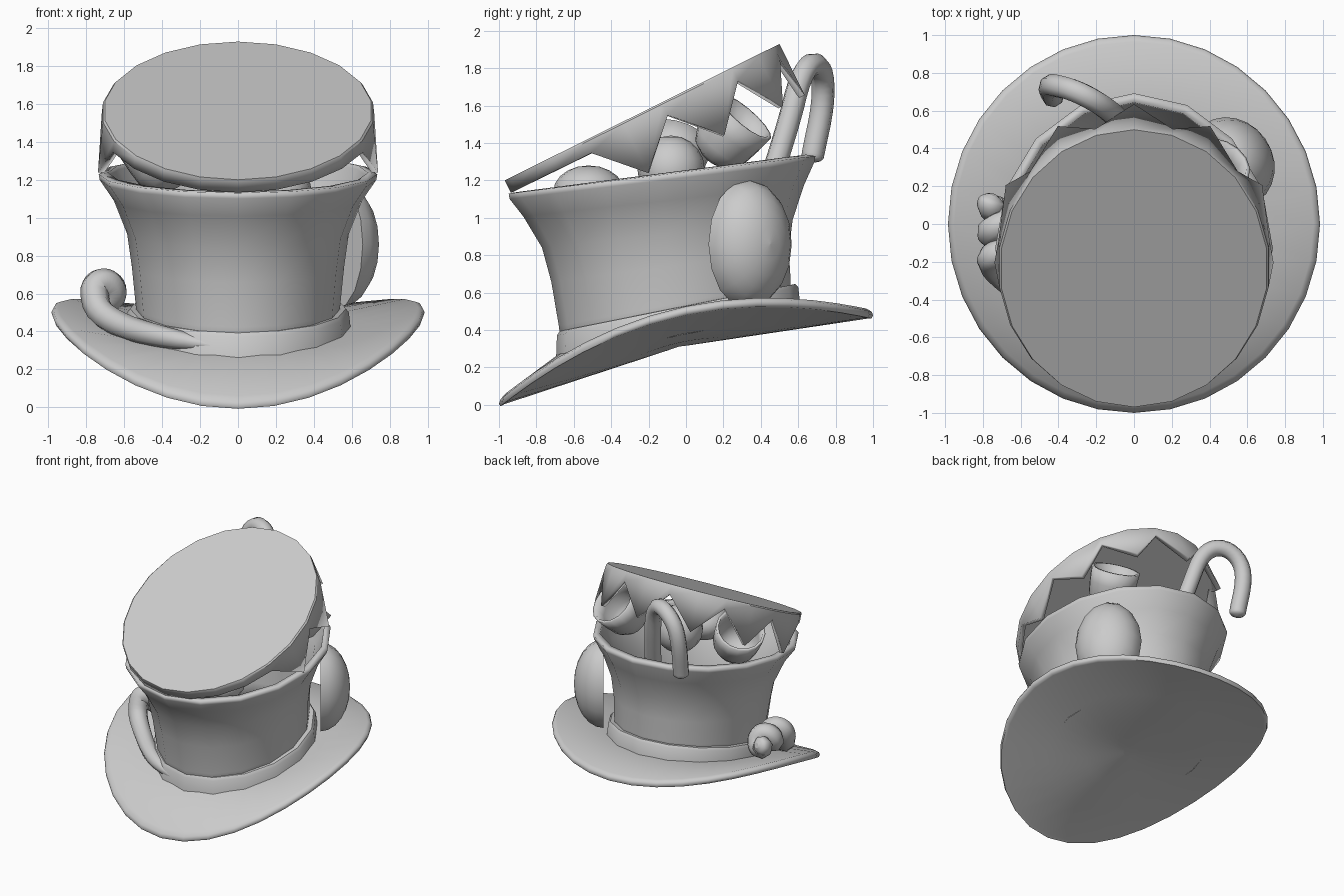
import bpy, math
from mathutils import Vector

if "Cube" in bpy.data.objects:
    bpy.data.objects.remove(bpy.data.objects["Cube"], do_unlink=True)

grey = bpy.data.materials.new("plain grey")
grey.use_nodes = True
colour = (0.6, 0.6, 0.6, 1)
grey.diffuse_color = colour
grey.node_tree.nodes["Principled BSDF"].inputs["Base Color"].default_value = colour


def finish(obj, angle=40):
    """Give the part its colour and smooth shading."""
    obj.data.materials.clear()
    obj.data.materials.append(grey)
    bpy.ops.object.select_all(action='DESELECT')
    obj.select_set(True)
    bpy.context.view_layer.objects.active = obj
    bpy.ops.object.shade_smooth_by_angle(angle=math.radians(angle))
    return obj


def loft(name, loops, cap_start=False, cap_end=False, thickness=0, angle=40):
    """Bridge equal closed loops, listed from bottom to top."""
    n = len(loops[0])
    verts = [p for loop in loops for p in loop]
    faces = [(k * n + i, k * n + (i + 1) % n, (k + 1) * n + (i + 1) % n, (k + 1) * n + i)
             for k in range(len(loops) - 1) for i in range(n)]
    if cap_start:
        faces.append(tuple(reversed(range(n))))
    if cap_end:
        faces.append(tuple(range(len(verts) - n, len(verts))))
    mesh = bpy.data.meshes.new(name)
    mesh.from_pydata(verts, [], faces)
    obj = bpy.data.objects.new(name, mesh)
    bpy.context.collection.objects.link(obj)
    if thickness:
        mod = obj.modifiers.new("wall", 'SOLIDIFY')
        mod.thickness = thickness
        mod.offset = -1
    return finish(obj, angle)


def ring(cy, rx, ry, z, slope, n=16, side_lift=0):
    """Tilted ellipse, sloping up towards the back, optionally raised at the sides."""
    loop = []
    for i in range(n):
        a = math.tau * i / n
        y = ry * math.sin(a)
        loop.append((rx * math.cos(a), cy + y, z + slope * y + side_lift * math.cos(a) ** 2))
    return loop


# Brim: wavy rounded rim, dished top and shallow cone underneath
def rim(r, drop):
    loop = []
    for i in range(32):
        a = math.tau * i / 32
        x, y = r * math.cos(a), r * math.sin(a)
        z = 0.515 + 0.211 * y - 0.2575 * y * y + 0.026 * y ** 3
        loop.append((x * 0.985, y, z - drop))
    return loop


def underside(t):
    """Loop part of the way from the low centre to the rim, sagging at the sides."""
    centre = Vector((0, -0.04, 0.31))
    loop = []
    for p in rim(0.97, 0.04):
        q = centre.lerp(Vector(p), t)
        q.z -= 0.16 * t * (1 - t) * p[0] ** 2
        loop.append(q)
    return loop


loft("brim", [underside(t) for t in (0.06, 0.35, 0.65, 1)]
     + [rim(0.992, 0.035), rim(1, 0.015), rim(0.992, -0.003), rim(0.965, -0.012),
        ring(-0.04, 0.59, 0.64, 0.4, 0.2, 32, 0.025), ring(-0.04, 0.3, 0.3, 0.41, 0.2, 32)],
     cap_start=True, cap_end=True, angle=60)

# Flared hollow crown with a small lip
loft("crown", [ring(-0.06, 0.53, 0.6, 0.38, 0.19), ring(-0.06, 0.54, 0.62, 0.54, 0.19),
               ring(-0.085, 0.56, 0.635, 0.74, 0.13), ring(-0.1, 0.585, 0.67, 0.915, 0.11),
               ring(-0.12, 0.655, 0.75, 1.09, 0.11), ring(-0.128, 0.73, 0.815, 1.2, 0.122),
               ring(-0.128, 0.735, 0.82, 1.23, 0.122)], thickness=0.05)

# Band around the foot of the crown
loft("band", [ring(-0.04, 0.6, 0.655, 0.37, 0.2), ring(-0.045, 0.585, 0.645, 0.5, 0.2),
              ring(-0.045, 0.57, 0.63, 0.52, 0.2), ring(-0.05, 0.53, 0.59, 0.52, 0.2)])

# Torn-off lid: flat top and a skirt with a jagged edge, plain at the front
TEETH = 11
tilt = math.radians(26.4)
lid_centre = Vector((0, -0.235, 1.565))
along = Vector((0, math.cos(tilt), math.sin(tilt)))
down = Vector((0, math.sin(tilt), -math.cos(tilt)))


def lid_point(i, depth, flare):
    a = math.pi * i / TEETH
    side = Vector((0.72 * flare * math.sin(a), 0, 0))
    return lid_centre + side + along * 0.82 * math.cos(a) + down * depth


def edge_depth(i):
    from_back = min(i, 2 * TEETH - i)
    return 0.305 if i % 2 == 0 and from_back < 7 else 0.075


steps = range(2 * TEETH)
skirt = [lid_point(-i, edge_depth(i), 1 + 0.12 * edge_depth(i)) for i in steps]
top = [lid_point(-i, 0.01, 1) for i in steps]
loft("lid", [skirt, top, [lid_point(-i, 0, 0.985) for i in steps]], cap_end=True,
     thickness=0.035, angle=30)


# Round things: spheres stretched and squashed
def ball(name, location, scale):
    bpy.ops.mesh.primitive_uv_sphere_add(segments=16, ring_count=10, location=location)
    obj = bpy.context.object
    obj.name = name
    obj.scale = scale
    return finish(obj, 60)


ball("round_sweet", (0.12, -0.08, 1.26), (0.18, 0.18, 0.18))
ball("front_sweet", (0.2, -0.52, 1.14), (0.19, 0.19, 0.14))


def circle(radius_x, radius_y, z):
    return [(radius_x * math.cos(t), radius_y * math.sin(t), z)
            for t in [math.tau * i / 16 for i in range(16)]]


# Half egg ornament on the side of the crown
egg_loops = []
for k in range(7):
    a = math.pi / 2 * k / 6
    egg_loops.append(circle(0.25 * math.cos(a), 0.345 * math.cos(a), 0.22 * math.sin(a)))
egg = loft("side_egg", egg_loops, cap_start=True, angle=50)
egg.location = (0.515, 0.325, 0.86)
egg.rotation_euler = (math.pi / 2, 0, math.radians(125))


# Tipped cups inside the crown
def cup(name, location, axis, radius, depth):
    profile = [(0.35, 0), (0.7, 0.1), (0.93, 0.33), (1, 0.65), (1.04, 1)]
    obj = loft(name, [circle(radius * r, radius * r, depth * (h - 0.5)) for r, h in profile],
               cap_start=True, thickness=0.02)
    obj.location = location
    obj.rotation_euler = Vector(axis).to_track_quat('Z', 'Y').to_euler()


cup("left_cup", (0.4, 0.22, 1.43), (0.25, 0.6, 0.7), 0.175, 0.3)
cup("right_cup", (-0.4, -0.08, 1.3), (-0.45, 0.3, 0.8), 0.18, 0.3)


# Tubes: hooked cane and curled feather, with rounded ends
def tube(name, points, radii):
    curve = bpy.data.curves.new(name, 'CURVE')
    curve.dimensions = '3D'
    curve.bevel_depth = 1
    curve.bevel_resolution = 2
    curve.resolution_u = 3
    curve.use_fill_caps = True
    spline = curve.splines.new('NURBS')
    spline.points.add(len(points) - 1)
    for p, co, r in zip(spline.points, points, radii):
        p.co = (*co, 1)
        p.radius = r
    spline.use_endpoint_u = True
    spline.order_u = 3
    obj = bpy.data.objects.new(name, curve)
    bpy.context.collection.objects.link(obj)
    bpy.ops.object.select_all(action='DESELECT')
    obj.select_set(True)
    bpy.context.view_layer.objects.active = obj
    bpy.ops.object.convert(target='MESH')
    finish(bpy.context.object, 60)


tube("cane", [(0, 0.42, 1.1), (-0.08, 0.55, 1.5), (-0.13, 0.6, 1.72), (-0.21, 0.655, 1.82),
              (-0.32, 0.71, 1.82), (-0.42, 0.735, 1.73), (-0.45, 0.73, 1.58),
              (-0.43, 0.68, 1.35), (-0.43, 0.675, 1.31), (-0.43, 0.673, 1.3)],
     [0.062] * 8 + [0.06, 0.02])

curl = [(-0.1, -0.65, 0.32), (-0.25, -0.61, 0.345), (-0.42, -0.52, 0.375),
        (-0.6, -0.36, 0.42), (-0.74, -0.24, 0.5)]
sizes = [0.015, 0.045, 0.06, 0.068, 0.073]
TURN_STEPS = 16
for k in range(TURN_STEPS + 1):
    a = math.pi - math.tau * k / 8
    curl.append((-0.71 + 0.052 * math.cos(a), -0.19 + 0.29 * k / TURN_STEPS,
                 0.61 + 0.052 * math.sin(a)))
    sizes.append(0.075)
curl += [(-0.75, 0.14, 0.62), (-0.745, 0.155, 0.625)]
sizes += [0.065, 0.02]
tube("feather_curl", curl, sizes)
